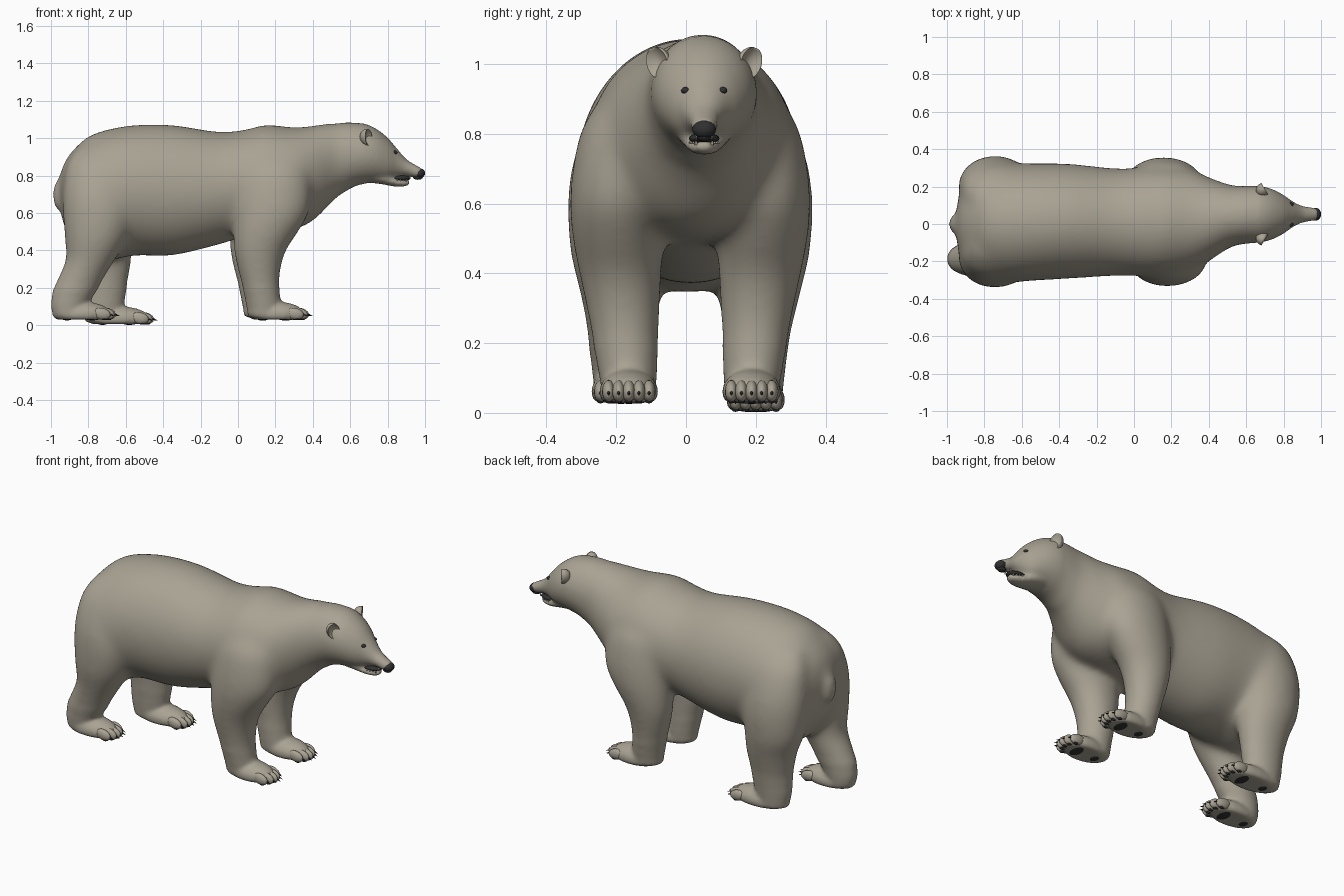
import bpy, bmesh, math
from mathutils import Vector, Matrix, Euler

cube = bpy.data.objects.get("Cube")
if cube:
    bpy.data.objects.remove(cube, do_unlink=True)


def material(name, color):
    m = bpy.data.materials.new(name)
    m.use_nodes = True
    m.diffuse_color = (*color, 1)
    bsdf = next(n for n in m.node_tree.nodes if n.type == 'BSDF_PRINCIPLED')
    bsdf.inputs["Base Color"].default_value = (*color, 1)
    bsdf.inputs["Roughness"].default_value = 0.8
    return m


FUR = material("fur", (0.40, 0.365, 0.295))
DARK = material("dark skin", (0.03, 0.03, 0.03))
IVORY = material("teeth ivory", (0.65, 0.62, 0.52))


def finish(bm, name, mat):
    bmesh.ops.recalc_face_normals(bm, faces=bm.faces)
    mesh = bpy.data.meshes.new(name)
    for f in bm.faces:
        f.smooth = True
    bm.to_mesh(mesh)
    bm.free()
    mesh.materials.append(mat)
    ob = bpy.data.objects.new(name, mesh)
    bpy.context.scene.collection.objects.link(ob)
    return ob


def blob(bm, center, radii, rot=(0, 0, 0), floor=None, seg=20):
    """Ellipsoid, optionally flattened at a floor height."""
    m = (Matrix.Translation(center) @ Euler(rot).to_matrix().to_4x4()
         @ Matrix.Diagonal((*radii, 1)))
    made = bmesh.ops.create_uvsphere(bm, u_segments=seg, v_segments=seg // 2,
                                     radius=1, matrix=m)["verts"]
    if floor is not None:
        for v in made:
            v.co.z = max(v.co.z, floor)


def spike(bm, base, direction, radius, length):
    d = Vector(direction).normalized()
    m = (Matrix.Translation(Vector(base) + d * length / 2)
         @ d.to_track_quat('Z', 'Y').to_matrix().to_4x4())
    bmesh.ops.create_cone(bm, cap_ends=True, segments=8, radius1=radius,
                          radius2=radius * 0.1, depth=length, matrix=m)


def spline(sections, steps=5):
    pts = [Vector(s) for s in sections]
    pts = [2 * pts[0] - pts[1]] + pts + [2 * pts[-1] - pts[-2]]
    for a, b, c, d in zip(pts, pts[1:], pts[2:], pts[3:]):
        for k in range(steps):
            t = k / steps
            yield (b + (c - a) * t / 2 + (a - b * 2.5 + c * 2 - d / 2) * t * t
                   + (b * 3 - a - c * 3 + d) * t ** 3 / 2)
    yield pts[-2]


def loft(bm, axis, sections, n=32):
    """Elliptical rings along an axis: (station, centre, centre, radius, radius)."""
    rings = []
    for s, u, v, ru, rv in spline(sections):
        ring = []
        for i in range(n):
            a = math.tau * i / n
            p, q = u + ru * math.cos(a), v + rv * math.sin(a)
            ring.append(bm.verts.new((s, p, q) if axis == 'x' else (p, q, s)))
        rings.append(ring)
    for r0, r1 in zip(rings, rings[1:]):
        for i in range(n):
            j = (i + 1) % n
            bm.faces.new((r0[i], r0[j], r1[j], r1[i]))
    bm.faces.new(rings[0])
    bm.faces.new(rings[-1])


HEAD_Y = 0.052
body = bmesh.new()

# Torso and neck
loft(body, 'x', [
    (-.95, .0, .71, .08, .09), (-.93, .0, .7, .17, .17), (-.88, .002, .69, .25, .25),
    (-.8, .005, .685, .3, .326), (-.7, .005, .695, .32, .352), (-.55, .01, .722, .315, .35),
    (-.35, .015, .722, .308, .35), (-.1, .01, .733, .288, .302), (.05, .012, .763, .29, .286),
    (.15, .015, .782, .292, .292), (.3, .02, .785, .275, .274), (.4, .025, .812, .226, .256),
    (.5, .04, .868, .175, .214), (.6, .05, .91, .14, .16)])

# Skull and muzzle
loft(body, 'x', [
    (.48, .04, .865, .17, .205), (.56, .046, .895, .158, .19), (.62, .05, .912, .154, .172),
    (.68, .052, .917, .15, .16), (.74, .052, .908, .134, .142), (.8, .052, .887, .103, .116),
    (.85, .052, .868, .068, .077), (.9, .052, .844, .045, .045), (.95, .052, .823, .037, .034),
    (.985, .052, .815, .028, .024)])

# Lower jaw
loft(body, 'x', [
    (.68, .052, .8, .08, .035), (.77, .052, .788, .072, .034), (.84, .052, .766, .052, .025),
    (.89, .052, .76, .036, .018), (.917, .052, .763, .02, .012)])

# Tail, flowing out of the rump
loft(body, 'z', [
    (.92, -.8, .0, .06, .1), (.86, -.855, .0, .065, .1), (.8, -.9, .0, .058, .075),
    (.73, -.937, .0, .05, .056), (.67, -.95, .0, .038, .048), (.63, -.952, .0, .024, .034),
    (.613, -.95, .0, .008, .012)])

# Legs: (z, x, y, radius x, radius y)
FRONT_LEG = [
    (.95, .19, .13, .12, .07), (.84, .19, .185, .185, .115), (.72, .19, .2, .2, .135),
    (.6, .18, .208, .2, .138), (.5, .15, .207, .175, .132), (.4, .118, .2, .142, .12),
    (.3, .113, .192, .117, .107), (.2, .123, .185, .1, .095), (.1, .138, .178, .093, .082),
    (.045, .143, .176, .09, .076)]
HIP = [(.95, -.72, .12, .14, .09), (.86, -.735, .16, .18, .125), (.72, -.745, .187, .192, .15),
       (.6, -.742, .198, .195, .155)]
RIGHT_SHANK = [
    (.46, -.76, .203, .168, .142), (.36, -.785, .2, .136, .122), (.28, -.825, .198, .127, .107),
    (.2, -.866, .199, .122, .094), (.11, -.9, .199, .1, .081), (.05, -.9, .199, .09, .075)]
LEFT_SHANK = [
    (.46, -.742, .203, .175, .142), (.36, -.722, .2, .155, .122), (.28, -.718, .195, .14, .107),
    (.2, -.718, .19, .125, .094), (.1, -.722, .188, .112, .082), (.02, -.72, .188, .098, .074)]

# Each leg: name, side, sections, x shift, foot centre x, foot half length, sole height
LEGS = [
    ("front_right", -1, FRONT_LEG, 0, .21, .145, .03),
    ("front_left", 1, FRONT_LEG, -.02, .2, .145, .03),
    ("rear_right", -1, HIP + RIGHT_SHANK, 0, -.835, .16, .03),
    ("rear_left", 1, HIP + LEFT_SHANK, 0, -.64, .17, .006)]

for name, side, sections, dx, fx, half, sole in LEGS:
    loft(body, 'z', [(z, x + dx, .012 + side * y, rx, ry) for z, x, y, rx, ry in sections])
    fy = .012 + side * sections[-1][2]
    blob(body, (fx, fy, sole + .03), (half, .086, .066), floor=sole)

    # Toes, claws and sole pads
    toes, claws, pads = bmesh.new(), bmesh.new(), bmesh.new()
    blob(pads, (fx + half * .35, fy, sole + .004), (.036, .055, .008))
    blob(pads, (fx - half * .5, fy, sole + .004), (.026, .032, .008))
    for k in range(-2, 3):
        ty = fy + k * .029
        tx = fx + half * .84 - .007 * k * k
        blob(toes, (tx, ty, sole + .032), (.05, .019, .031), (0, .2, 0), sole, 14)
        blob(pads, (tx + .012, ty, sole + .003), (.015, .01, .006), seg=10)
        spike(claws, (tx + .038, ty, sole + .03), (1, 0, -.35), .0065, .03)
    finish(toes, name + "_toes", FUR)
    finish(claws, name + "_claws", DARK)
    finish(pads, name + "_pads", DARK)

# Fuse everything into one skin and relax the joins
skin = finish(body, "body", FUR)
remesh = skin.modifiers.new("fuse", 'REMESH')
remesh.mode = 'VOXEL'
remesh.voxel_size = 0.011
bpy.context.view_layer.update()
graph = bpy.context.evaluated_depsgraph_get()
fused = bpy.data.meshes.new_from_object(skin.evaluated_get(graph))
skin.modifiers.clear()
bm = bmesh.new()
bm.from_mesh(fused)


def relax(test, rounds):
    verts = [v for v in bm.verts if test(v.co)]
    for _ in range(rounds):
        bmesh.ops.smooth_vert(bm, verts=verts, factor=0.5, use_axis_x=True,
                              use_axis_y=True, use_axis_z=True)


def on_tail(c):
    return c.x < -.9 and .58 < c.z < .76 and abs(c.y) < .08


relax(lambda c: c.x < .56 and c.z > .2 and not on_tail(c), 34)
relax(lambda c: c.x < .66 and c.z > .13, 8)
relax(lambda c: True, 3)
for f in bm.faces:
    f.smooth = True
    f.material_index = 0
bm.to_mesh(fused)
bm.free()
fused.materials.clear()
fused.materials.append(FUR)
skin.data = fused

# Ears: shallow cupped shells, and eyes
for name, s in (("left", 1), ("right", -1)):
    ear = bmesh.new()
    blob(ear, (0, 0, 0), (.04, .036, .046), seg=24)
    for v in ear.verts:
        if v.co.x > .002:
            rim = (v.co.y / .036) ** 2 + (v.co.z / .046) ** 2
            v.co.x = .012 - .02 * (1 - rim)
    place = Matrix.Translation((.69, HEAD_Y + s * .13, 1.004))
    place = place @ Euler((-s * .35, 0, s * .55)).to_matrix().to_4x4()
    bmesh.ops.transform(ear, matrix=place, verts=ear.verts)
    finish(ear, name + "_ear", FUR)

    eye = bmesh.new()
    blob(eye, (.838, HEAD_Y + s * .053, .924), (.014, .013, .01))
    finish(eye, name + "_eye", DARK)

# Nose with a dark strip running down to the lip
nose = bmesh.new()
blob(nose, (.972, HEAD_Y, .813), (.028, .034, .026))
blob(nose, (.962, HEAD_Y, .792), (.026, .022, .014))
finish(nose, "nose", DARK)

# Mouth lining and teeth
mouth = bmesh.new()
blob(mouth, (.862, HEAD_Y, .787), (.062, .044, .016))
finish(mouth, "mouth", DARK)
teeth = bmesh.new()
for s in (-1, 1):
    spike(teeth, (.92, HEAD_Y + s * .022, .8), (0, 0, -1), .005, .02)
    spike(teeth, (.9, HEAD_Y + s * .023, .768), (0, 0, 1), .005, .02)
    for k in range(3):
        spike(teeth, (.885 - k * .016, HEAD_Y + s * (.03 + k * .005), .772), (0, 0, 1), .004, .012)
finish(teeth, "teeth", IVORY)
